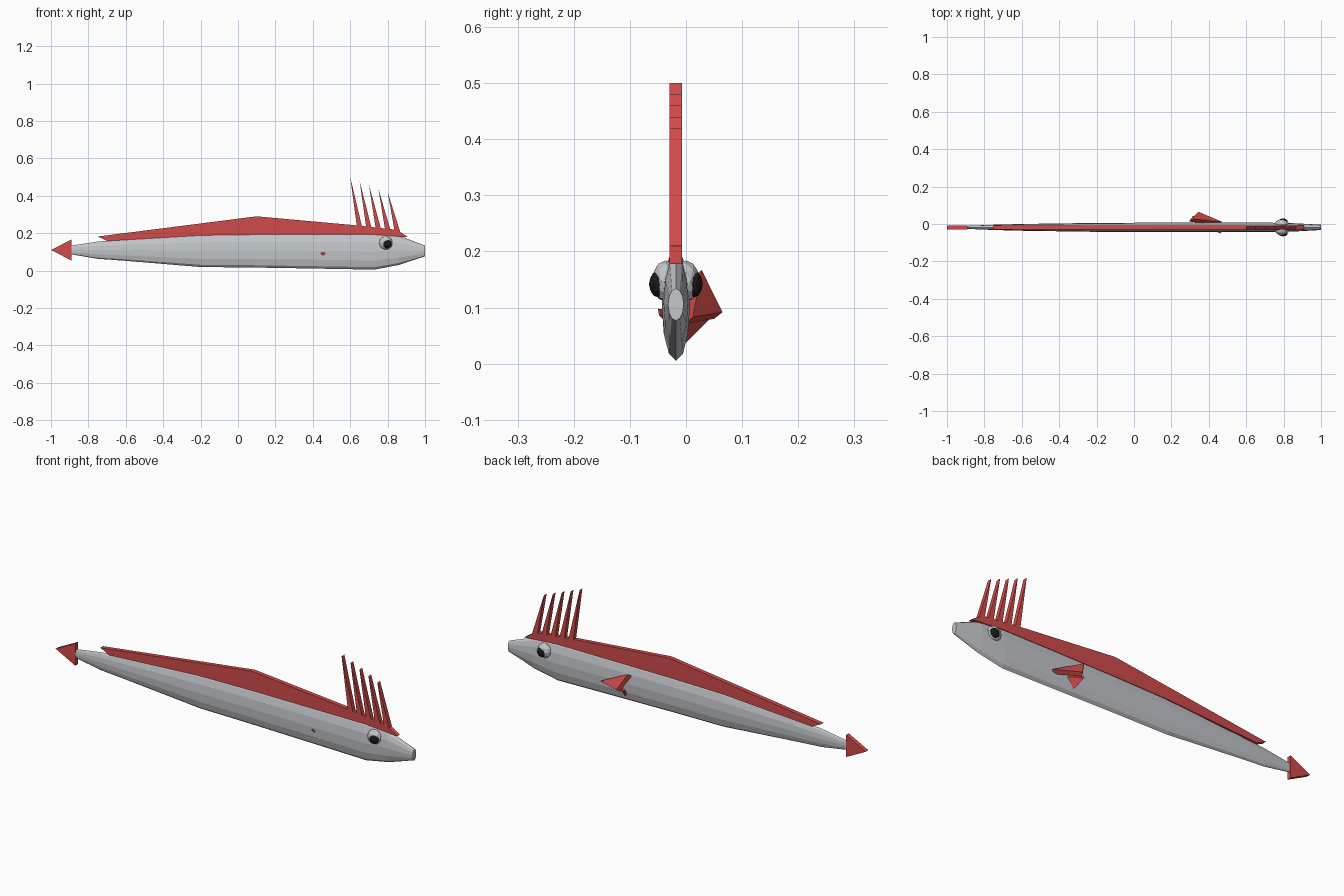
import bpy, bmesh, math
from mathutils import Vector

cube = bpy.data.objects.get("Cube")
if cube:
    bpy.data.objects.remove(cube, do_unlink=True)

MID = -0.018  # centre plane of the fish


def material(name, rgb):
    m = bpy.data.materials.new(name)
    m.use_nodes = True
    m.diffuse_color = (*rgb, 1)
    m.node_tree.nodes["Principled BSDF"].inputs["Base Color"].default_value = (*rgb, 1)
    return m


silver = material("silver", (0.56, 0.57, 0.60))
red = material("fin red", (0.64, 0.07, 0.07))
black = material("pupil black", (0.01, 0.01, 0.01))


def finish(name, bm, mat):
    bmesh.ops.recalc_face_normals(bm, faces=bm.faces)
    mesh = bpy.data.meshes.new(name)
    bm.to_mesh(mesh)
    bm.free()
    mesh.materials.append(mat)
    ob = bpy.data.objects.new(name, mesh)
    bpy.context.collection.objects.link(ob)
    return ob


def plate(name, points, offset, mat=red):
    """Solid slab: a polygon extruded along an offset."""
    bm = bmesh.new()
    face = bm.faces.new([bm.verts.new(p) for p in points])
    new = bmesh.ops.extrude_face_region(bm, geom=[face])["geom"]
    bmesh.ops.translate(bm, vec=Vector(offset),
                        verts=[v for v in new if isinstance(v, bmesh.types.BMVert)])
    return finish(name, bm, mat)


def upright(name, outline):
    """Slab standing on the centre plane, outline given as x, z."""
    return plate(name, [(x, MID - 0.011, z) for x, z in outline], (0, 0.022, 0))


# Body: elliptical rings of x, bottom, top, half width
rings = [(-0.90, 0.088, 0.132, 0.008), (-0.75, 0.063, 0.155, 0.014),
         (-0.60, 0.052, 0.167, 0.018), (-0.20, 0.019, 0.195, 0.024),
         (0.10, 0.016, 0.200, 0.025), (0.45, 0.010, 0.201, 0.025),
         (0.73, 0.005, 0.200, 0.025), (0.86, 0.030, 0.187, 0.022),
         (1.00, 0.077, 0.134, 0.014)]
SIDES = 12
bm = bmesh.new()
loops = []
for x, low, high, half in rings:
    loop = []
    for i in range(SIDES):
        a = math.tau * i / SIDES
        loop.append(bm.verts.new((x, MID + half * math.sin(a),
                                  (low + high) / 2 + (high - low) / 2 * math.cos(a))))
    loops.append(loop)
for a, b in zip(loops, loops[1:]):
    for i in range(SIDES):
        j = (i + 1) % SIDES
        bm.faces.new((a[i], a[j], b[j], b[i]))
bm.faces.new(loops[0])
bm.faces.new(loops[-1])
finish("body", bm, silver)

# Long back fin and tail fin
upright("back_fin", [(-0.75, 0.182), (0.10, 0.290), (0.62, 0.243), (0.85, 0.218),
                     (0.91, 0.178), (0.73, 0.192), (0.10, 0.192), (-0.20, 0.188),
                     (-0.70, 0.158)])
upright("tail_fin", [(-1.0, 0.110), (-0.89, 0.166), (-0.89, 0.054)])

# Crest of five leaning spines
for i in range(5):
    x = 0.65 + 0.05 * i
    upright(f"crest_spine_{i + 1}", [(x - 0.013, 0.225 - 0.003 * i),
                                     (x - 0.05, 0.50 - 0.02 * i),
                                     (x + 0.016, 0.222 - 0.003 * i)])

# Side fins
plate("upper_side_fin", [(0.47, 0.012, 0.083), (0.305, 0.028, 0.167),
                         (0.345, 0.065, 0.092)], (-0.010, -0.015, -0.012))
plate("lower_side_fin", [(0.47, -0.048, 0.086), (0.34, 0.0, 0.037),
                         (0.32, 0.043, 0.080)], (-0.008, -0.002, 0.012))


# Eyes: faceted balls on each side with a bulging pupil
def ball(name, centre, size, mat):
    bm = bmesh.new()
    bmesh.ops.create_icosphere(bm, subdivisions=2, radius=1)
    bmesh.ops.scale(bm, vec=Vector(size), verts=bm.verts)
    bmesh.ops.translate(bm, vec=Vector(centre), verts=bm.verts)
    return finish(name, bm, mat)


for side, label in ((-1, "front"), (1, "back")):
    ball(f"{label}_eye", (0.79, MID + side * 0.018, 0.147), (0.037, 0.025, 0.037), silver)
    ball(f"{label}_pupil", (0.797, MID + side * 0.032, 0.142), (0.025, 0.016, 0.024), black)
